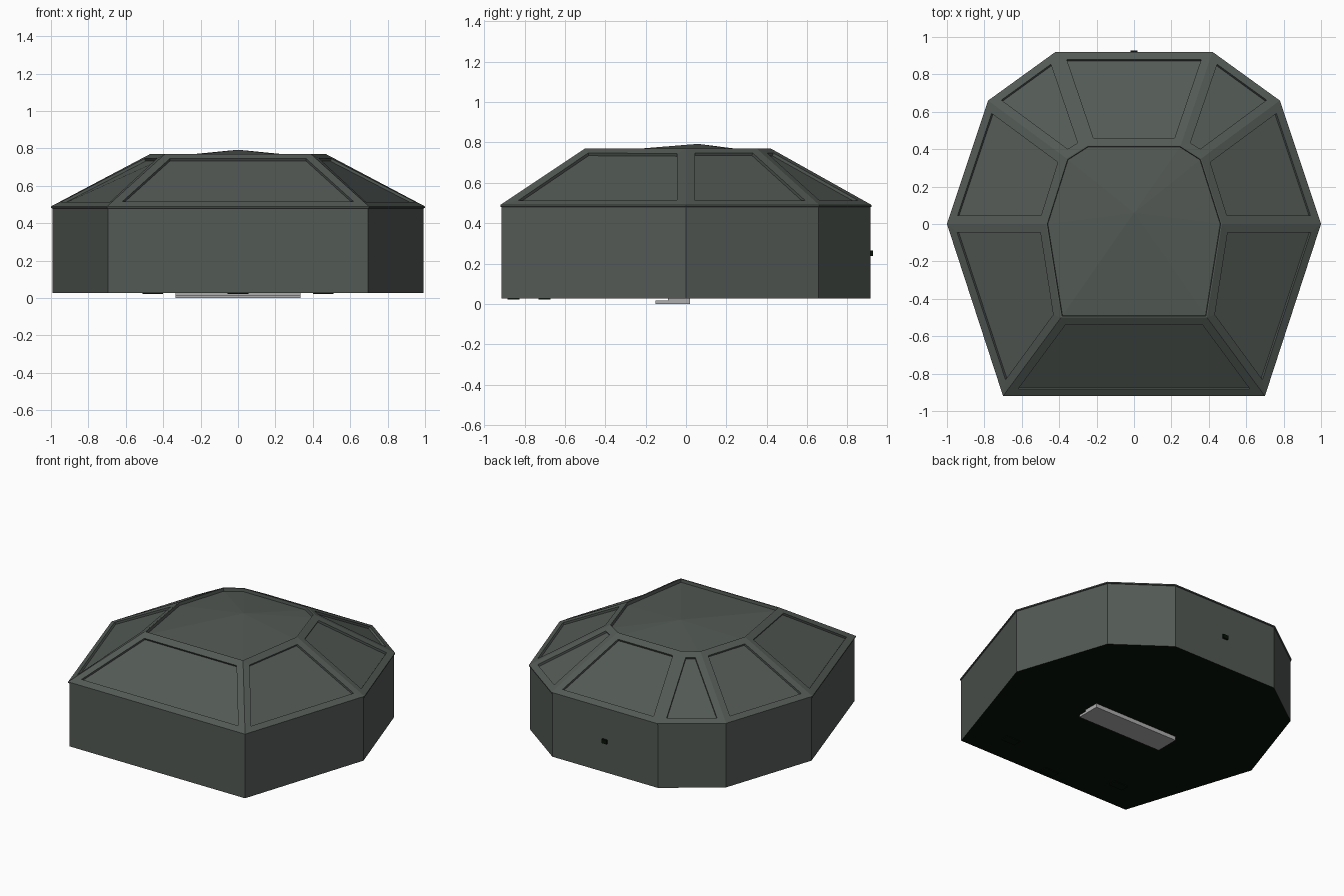
import bpy, bmesh

if "Cube" in bpy.data.objects:
    bpy.data.objects.remove(bpy.data.objects["Cube"], do_unlink=True)


def material(name, rgb):
    m = bpy.data.materials.new(name)
    m.use_nodes = True
    m.diffuse_color = (*rgb, 1)
    m.node_tree.nodes["Principled BSDF"].inputs["Base Color"].default_value = (*rgb, 1)
    return m


GREY = material("slate grey", (0.085, 0.1, 0.09))
BLACK = material("green black", (0.002, 0.006, 0.002))
SILVER = material("light grey", (0.42, 0.42, 0.42))


def finish(name, bm, mat):
    bmesh.ops.recalc_face_normals(bm, faces=bm.faces)
    me = bpy.data.meshes.new(name)
    bm.to_mesh(me)
    bm.free()
    me.materials.append(mat)
    ob = bpy.data.objects.new(name, me)
    bpy.context.collection.objects.link(ob)
    return ob


def mirrored(half):
    """Close a right-hand outline with its mirror image."""
    return half + [(-x, y) for x, y in reversed(half)]


def scaled(outline, s):
    return [(x * s, y * s) for x, y in outline]


def box(name, x, y, z, mat):
    bm = bmesh.new()
    bmesh.ops.create_cube(bm, size=1)
    for v in bm.verts:
        v.co = [r[0] if c < 0 else r[1] for r, c in zip((x, y, z), v.co)]
    return finish(name, bm, mat)


EAVE = mirrored([(0.7, -0.92), (1.0, 0), (0.78, 0.66), (0.42, 0.92)])
CROWN = mirrored([(0.39, -0.5), (0.47, 0), (0.36, 0.35), (0.25, 0.42)])
WALL = scaled(EAVE, 0.993)


def loft(bm, rings):
    """Skin stacked rings; returns the faces of each band and the last ring."""
    loops = [[bm.verts.new((x, y, z)) for x, y in o] for o, z in rings]
    bands = []
    for a, b in zip(loops, loops[1:]):
        n = len(a)
        bands.append([bm.faces.new((a[i], a[(i + 1) % n], b[(i + 1) % n], b[i]))
                      for i in range(n)])
    return bands, loops[-1]


# Walls
bm = bmesh.new()
loft(bm, [(WALL, 0.028), (WALL, 0.482)])
finish("walls", bm, GREY)

# Roof with recessed panels and a sunken, shallow pointed cap
bm = bmesh.new()
bands, rim = loft(bm, [(WALL, 0.48), (EAVE, 0.482), (EAVE, 0.49), (CROWN, 0.77),
                       (scaled(CROWN, 0.985), 0.77), (scaled(CROWN, 0.98), 0.748)])
apex = bm.verts.new((0, 0.06, 0.793))
for i, v in enumerate(rim):
    bm.faces.new((v, rim[(i + 1) % len(rim)], apex))
bm.normal_update()
panels = bands[2]
bmesh.ops.inset_individual(bm, faces=panels, thickness=0.045, use_even_offset=True)
bmesh.ops.inset_individual(bm, faces=panels, thickness=0.001, depth=-0.015,
                           use_even_offset=True)
finish("roof", bm, GREY)

# Floor
bm = bmesh.new()
bm.faces.new([bm.verts.new((x, y, 0.028)) for x, y in WALL])
floor = finish("floor", bm, BLACK)
floor.data.flip_normals() if floor.data.polygons[0].normal.z > 0 else None

# Small pads under the front edge
for name, x, y in (("right_pad", -0.455, -0.7), ("centre_pad", 0, -0.855),
                   ("left_pad", 0.455, -0.7)):
    box(name, (x - 0.055, x + 0.055), (y - 0.03, y + 0.03), (0.022, 0.03), BLACK)

# Stepped bar beneath the floor
box("bar_plate", (-0.335, 0.335), (-0.15, 0.02), (0, 0.017), SILVER)
box("bar_mount", (-0.335, 0.335), (-0.09, 0.02), (0.015, 0.03), SILVER)

# Button on the back wall
box("back_button", (-0.02, 0.02), (0.9, 0.927), (0.237, 0.265), BLACK)
